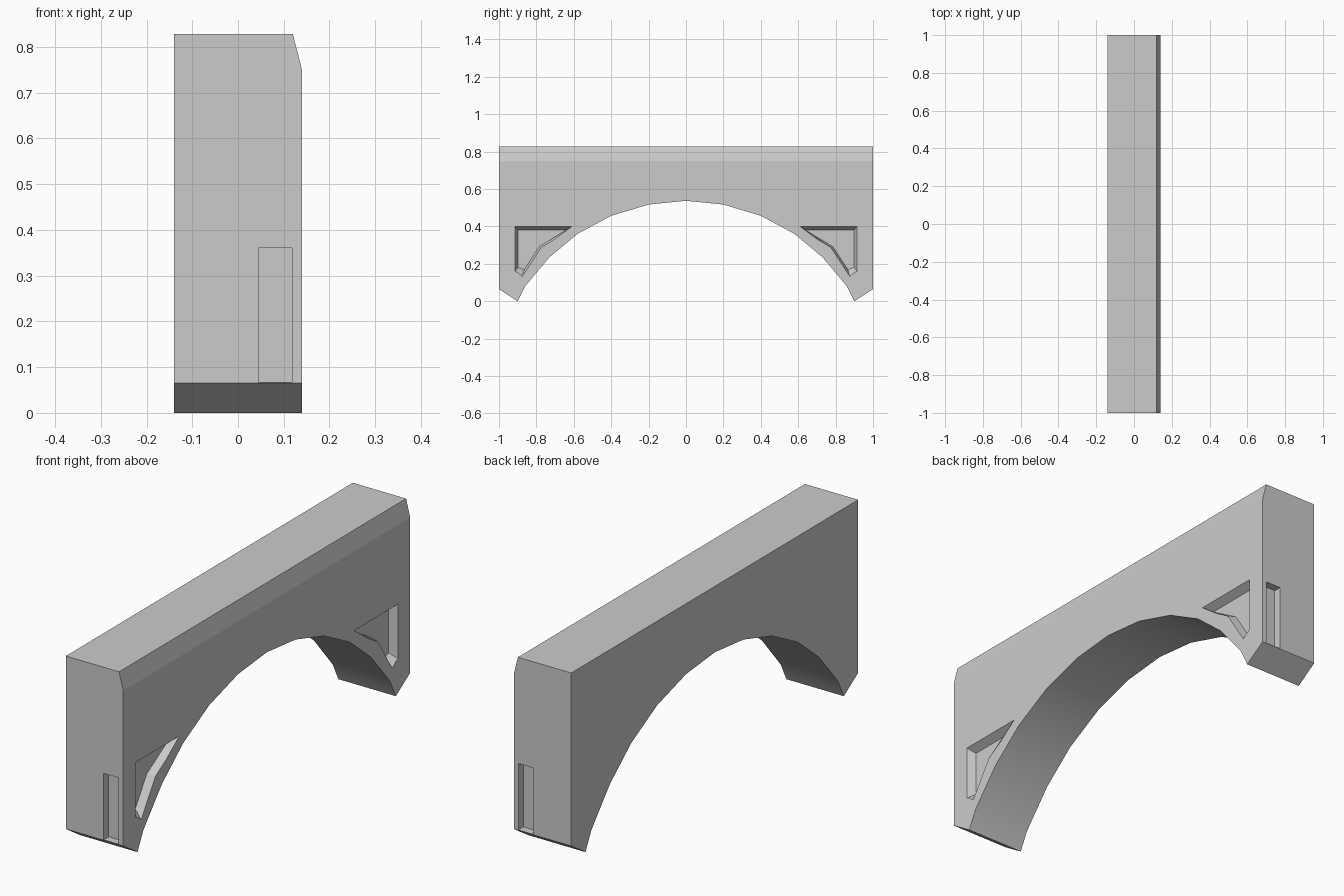
import bpy, bmesh, math
from mathutils import Vector

if "Cube" in bpy.data.objects:
    bpy.data.objects.remove(bpy.data.objects["Cube"])

HALF_X, TOP = 0.14, 0.828


def loft(name, rings):
    """Solid between two matching rings of 3D points."""
    bm = bmesh.new()
    a, b = [[bm.verts.new(p) for p in ring] for ring in rings]
    bm.faces.new(a)
    bm.faces.new(b)
    n = len(a)
    for i in range(n):
        j = (i + 1) % n
        bm.faces.new((a[i], a[j], b[j], b[i]))
    bmesh.ops.recalc_face_normals(bm, faces=bm.faces)
    mesh = bpy.data.meshes.new(name)
    bm.to_mesh(mesh)
    bm.free()
    obj = bpy.data.objects.new(name, mesh)
    bpy.context.collection.objects.link(obj)
    return obj


def ring(x, points, side=1):
    return [(x, y * side, z) for y, z in points]


def carve(target, cutter):
    cutter.hide_render = True
    mod = target.modifiers.new("carve", 'BOOLEAN')
    mod.operation = 'DIFFERENCE'
    mod.solver = 'EXACT'
    mod.object = cutter
    bpy.context.view_layer.objects.active = target
    bpy.ops.object.modifier_apply(modifier=mod.name)
    bpy.data.objects.remove(cutter)


# Arched block: half profile mirrored about y = 0
half = [(1, TOP), (1, 0.065), (0.9, 0), (0.86, 0.08), (0.73, 0.235),
        (0.58, 0.36), (0.4, 0.457), (0.2, 0.517)]
profile = half + [(0, 0.537)] + [(-y, z) for y, z in reversed(half)]
arch = loft("arch_block", [ring(-HALF_X, profile), ring(HALF_X, profile)])

# Sloped band along the top of the +x face
bm = bmesh.new()
bm.from_mesh(arch.data)
cut = bmesh.ops.bisect_plane(
    bm, geom=bm.verts[:] + bm.edges[:] + bm.faces[:],
    plane_co=Vector((HALF_X, 0, 0.75)), plane_no=Vector((TOP - 0.75, 0, 0.02)),
    clear_outer=True)
edges = [e for e in bm.edges if e.is_boundary]
bmesh.ops.contextual_create(bm, geom=edges)
bmesh.ops.recalc_face_normals(bm, faces=bm.faces)
bm.to_mesh(arch.data)
bm.free()

# Tapered corner pockets in the +x face, and upright slots in both ends
rim = [(0.915, 0.40), (0.61, 0.40), (0.775, 0.287), (0.875, 0.133), (0.915, 0.16)]
floor = [(0.898, 0.38), (0.64, 0.38), (0.785, 0.292), (0.866, 0.168), (0.898, 0.183)]
beyond = [(2 * a - c, 2 * b - d) for (a, b), (c, d) in zip(rim, floor)]
slot = [(0.965, 0.067), (1.1, 0.067), (1.1, 0.36), (0.965, 0.36)]
depth = 0.035
for side in (-1, 1):
    carve(arch, loft("pocket_cutter", [ring(HALF_X - depth, floor, side),
                                       ring(HALF_X + depth, beyond, side)]))
    carve(arch, loft("slot_cutter", [ring(0.045, slot, side), ring(0.118, slot, side)]))

# Smooth the curved underside, keep everything else flat
bpy.ops.object.select_all(action='DESELECT')
arch.select_set(True)
bpy.context.view_layer.objects.active = arch
bpy.ops.object.shade_smooth_by_angle(angle=math.radians(30))
for p in arch.data.polygons:
    under_arch = p.normal.z < -0.3 and abs(p.center.y) < 0.9 and abs(p.center.x) < 0.05
    p.use_smooth = under_arch
